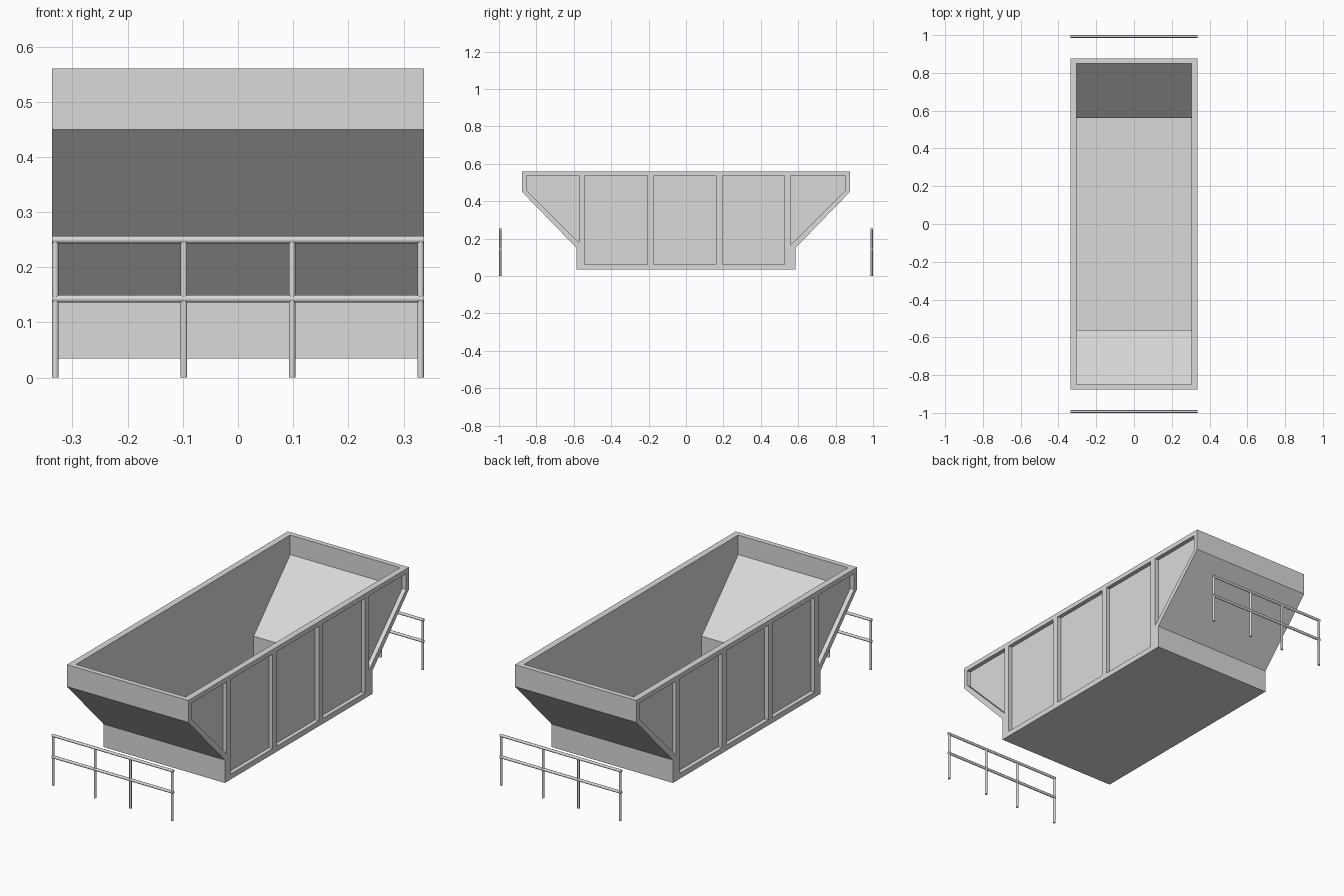
import bpy
import bmesh
from math import pi
from mathutils import Matrix, Vector

cube = bpy.data.objects.get("Cube")
if cube:
    bpy.data.objects.remove(cube, do_unlink=True)

# One painted-steel grey throughout
grey = bpy.data.materials.new("steel grey")
grey.use_nodes = True
color = (0.7, 0.7, 0.7, 1)
grey.diffuse_color = color
grey.node_tree.nodes["Principled BSDF"].inputs["Base Color"].default_value = color


def finish(bm, name):
    bmesh.ops.recalc_face_normals(bm, faces=bm.faces)
    mesh = bpy.data.meshes.new(name)
    bm.to_mesh(mesh)
    bm.free()
    mesh.materials.append(grey)
    obj = bpy.data.objects.new(name, mesh)
    bpy.context.scene.collection.objects.link(obj)
    return obj


def prism(name, profile, x0, x1):
    """Extrude a (y, z) outline along x."""
    bm = bmesh.new()
    face = bm.faces.new([bm.verts.new((x0, y, z)) for y, z in profile])
    extruded = bmesh.ops.extrude_face_region(bm, geom=[face])["geom"]
    verts = [g for g in extruded if isinstance(g, bmesh.types.BMVert)]
    bmesh.ops.translate(bm, verts=verts, vec=(x1 - x0, 0, 0))
    return finish(bm, name)


def select_only(obj):
    bpy.ops.object.select_all(action="DESELECT")
    obj.select_set(True)
    bpy.context.view_layer.objects.active = obj


def cut(obj, cutter):
    cutter.hide_render = True
    mod = obj.modifiers.new("cut", "BOOLEAN")
    mod.operation = "DIFFERENCE"
    mod.solver = "EXACT"
    mod.object = cutter
    select_only(obj)
    bpy.ops.object.modifier_apply(modifier=mod.name)
    bpy.data.objects.remove(cutter, do_unlink=True)


def symmetric(half):
    """Close a half outline by mirroring it in y."""
    return half + [(-y, z) for y, z in reversed(half)]


# Skip body: flared solid, hollowed out from above
HALF_W, INNER_W, PANEL_X = 0.337, 0.305, 0.316
body = prism("skip_body", symmetric([(0.585, 0.035), (0.585, 0.15), (0.876, 0.45), (0.876, 0.56)]),
             -HALF_W, HALF_W)
cut(body, prism("cavity", symmetric([(0.56, 0.06), (0.56, 0.163), (0.85, 0.462), (0.85, 0.7)]),
                -INNER_W, INNER_W))

# Recessed side panels, leaving the rim and ribs standing proud
LOW, HIGH = 0.062, 0.537
panels = [[(a, LOW), (b, LOW), (b, HIGH), (a, HIGH)]
          for a, b in ((-0.54, -0.206), (-0.172, 0.16), (0.194, 0.527))]
for s, inner in ((-1, 0.572), (1, 0.56)):
    panels.append([(s * inner, inner - 0.395), (s * 0.852, 0.457),
                   (s * 0.852, HIGH), (s * inner, HIGH)])
for side in (-1, 1):
    for outline in panels:
        cut(body, prism("panel_recess", outline, side * PANEL_X, side * 0.4))


# Guard rails standing off both ends
def tube(bm, start, end, radius):
    start, end = Vector(start), Vector(end)
    axis = end - start
    matrix = Matrix.Translation((start + end) / 2) @ axis.to_track_quat("Z", "Y").to_matrix().to_4x4()
    bmesh.ops.create_cone(bm, cap_ends=True, segments=12, radius1=radius, radius2=radius,
                          depth=axis.length, matrix=matrix)


for name, y in (("front_guard_rail", -0.993), ("back_guard_rail", 0.993)):
    bm = bmesh.new()
    for x in (-0.331, -0.098, 0.098, 0.331):
        tube(bm, (x, y, 0), (x, y, 0.25), 0.006)
    for z in (0.143, 0.25):
        tube(bm, (-HALF_W, y, z), (HALF_W, y, z), 0.007)
    select_only(finish(bm, name))
    bpy.ops.object.shade_smooth_by_angle(angle=pi / 5)
